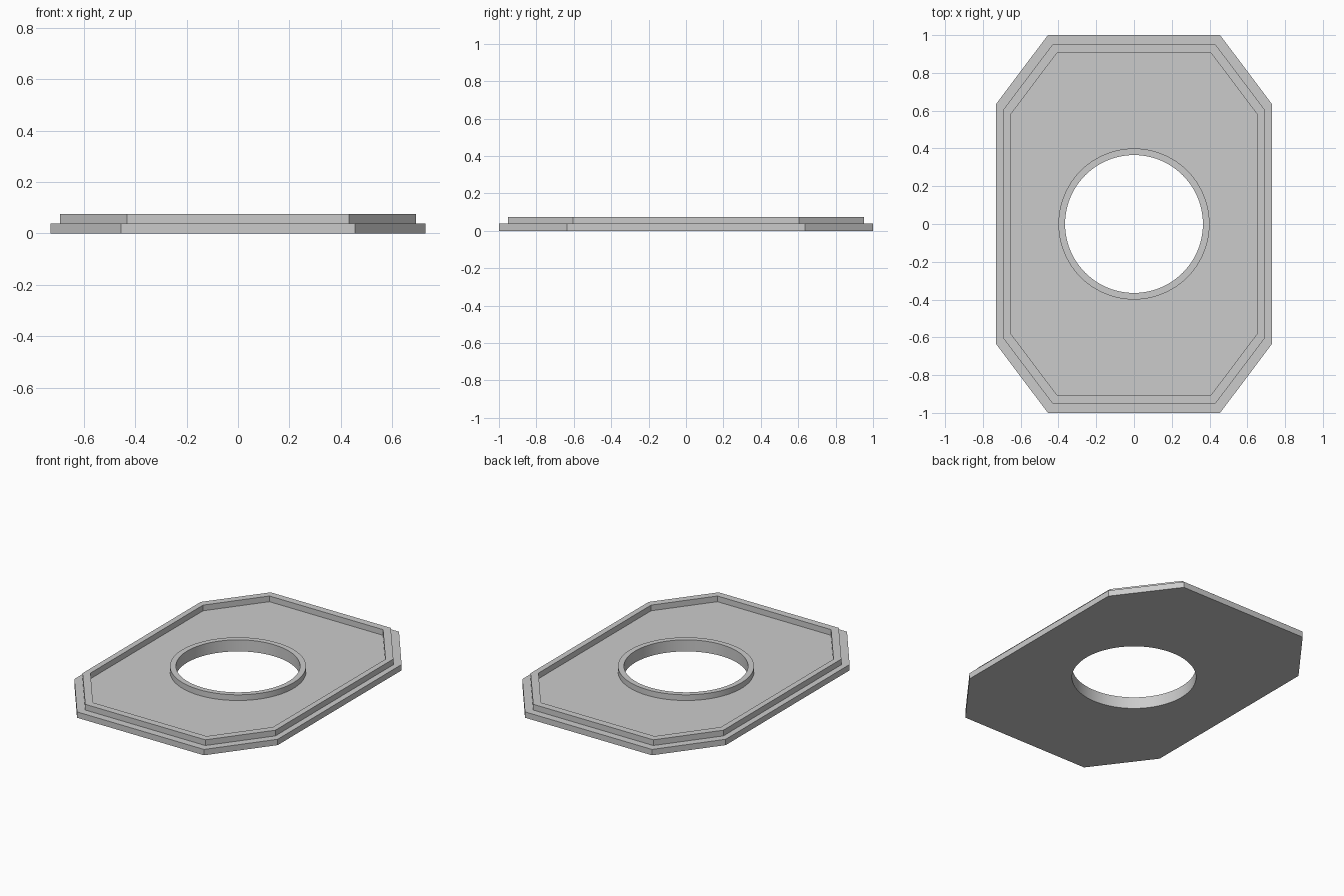
import bpy
import bmesh
import math

cube = bpy.data.objects.get("Cube")
if cube:
    bpy.data.objects.remove(cube, do_unlink=True)

FLOOR, TOP = 0.038, 0.075

grey = bpy.data.materials.new("light grey")
grey.use_nodes = True
colour = (0.6, 0.6, 0.6, 1)
grey.diffuse_color = colour
grey.node_tree.nodes["Principled BSDF"].inputs["Base Color"].default_value = colour


def octagon(x, y, cut_x, cut_y):
    """Rectangle outline with its corners cut off, counter-clockwise."""
    quarter = [(x, cut_y), (cut_x, y)]
    half = quarter + [(-a, b) for a, b in reversed(quarter)]
    return half + [(-a, -b) for a, b in half]


def circle(radius, sides=96):
    steps = [2 * math.pi * i / sides for i in range(sides)]
    return [(radius * math.cos(a), radius * math.sin(a)) for a in steps]


def frame(name, outer, inner, bottom, top):
    """Solid between two outlines, with an opening through the middle."""
    bm = bmesh.new()
    edges = []
    for outline in (outer, inner):
        verts = [bm.verts.new((x, y, bottom)) for x, y in outline]
        edges += [bm.edges.new((v, verts[i - 1])) for i, v in enumerate(verts)]
    if len(outer) == len(inner):
        bmesh.ops.bridge_loops(bm, edges=edges)
    else:
        bmesh.ops.triangle_fill(bm, edges=edges, use_beauty=True)
    raised = bmesh.ops.extrude_face_region(bm, geom=bm.faces[:], use_keep_orig=True)
    for item in raised["geom"]:
        if isinstance(item, bmesh.types.BMVert):
            item.co.z = top
    bmesh.ops.recalc_face_normals(bm, faces=bm.faces[:])
    mesh = bpy.data.meshes.new(name)
    bm.to_mesh(mesh)
    bm.free()
    mesh.materials.append(grey)
    obj = bpy.data.objects.new(name, mesh)
    bpy.context.collection.objects.link(obj)
    bpy.ops.object.select_all(action="DESELECT")
    obj.select_set(True)
    bpy.context.view_layer.objects.active = obj
    bpy.ops.object.shade_smooth_by_angle(angle=math.radians(30))
    return obj


# Flat plate with the round opening
frame("base_plate", octagon(0.73, 1.0, 0.456, 0.635), circle(0.365), 0, FLOOR)

# Raised lip following the plate edge
frame("outer_rim", octagon(0.692, 0.951, 0.431, 0.605),
      octagon(0.655, 0.905, 0.408, 0.577), FLOOR, TOP)

# Raised collar around the opening
frame("center_collar", circle(0.4), circle(0.365), FLOOR, TOP)
